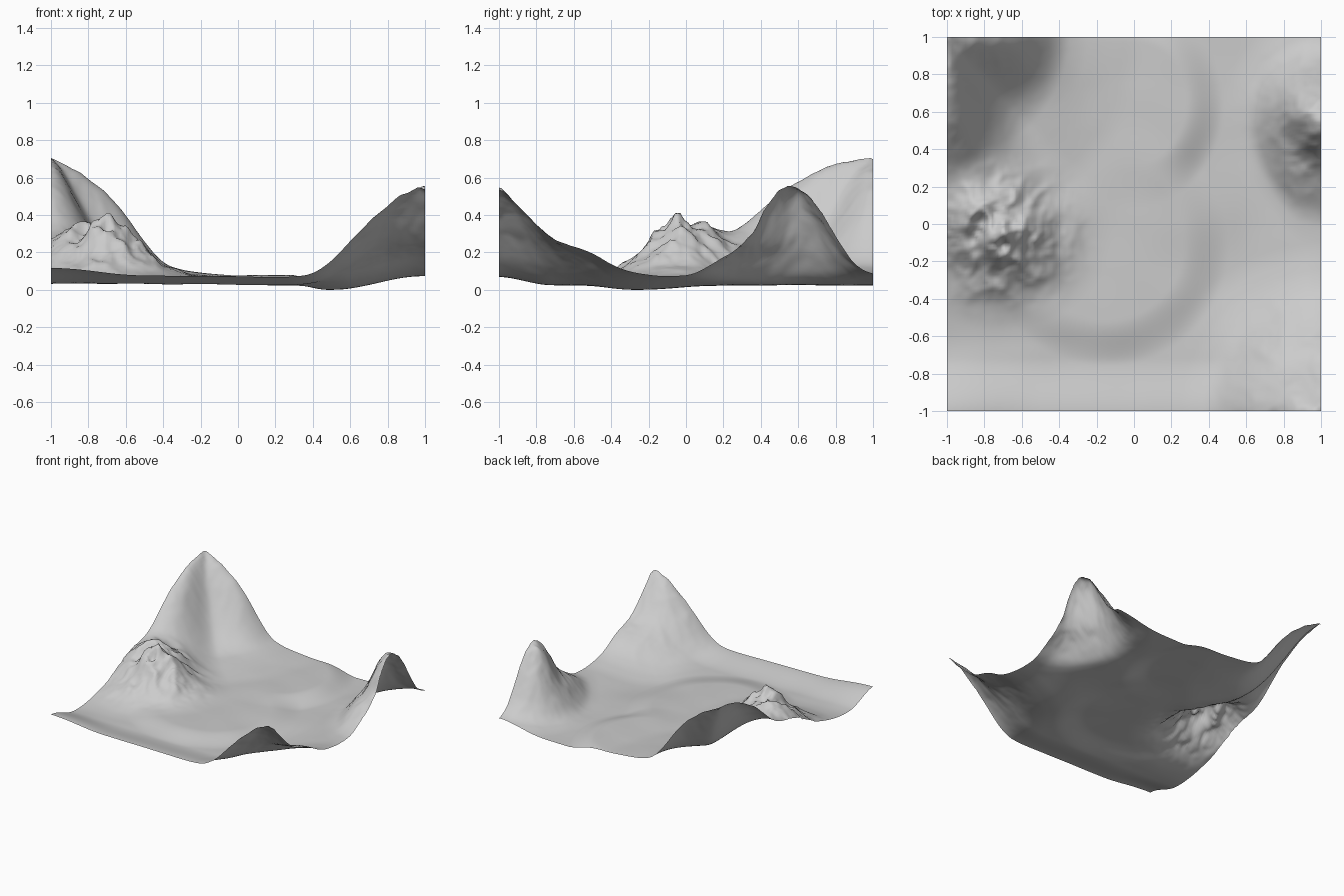
import bpy, bmesh, math
from mathutils import Vector, noise

if "Cube" in bpy.data.objects:
    bpy.data.objects.remove(bpy.data.objects["Cube"])

N = 140  # grid cells per side


def smooth(a, b, v):
    t = min(1, max(0, (v - a) / (b - a)))
    return t * t * (3 - 2 * t)


def profile(points, r):
    """Piecewise interpolation of (distance, height) pairs."""
    if r <= points[0][0]:
        return points[0][1]
    for (r0, h0), (r1, h1) in zip(points, points[1:]):
        if r <= r1:
            return h0 + (h1 - h0) * (r - r0) / (r1 - r0)
    return points[-1][1]


def soft(points, r):
    return sum(profile(points, abs(r + d)) for d in (-.04, -.02, 0, .02, .04)) / 5


def ridged(x, y, scale, octaves=3):
    total, amp = 0, 1
    for i in range(octaves):
        total += amp * (1 - 2 * abs(noise.noise(Vector((x * scale, y * scale, 3.7 + i)))))
        scale, amp = scale * 2, amp * .45
    return total


# Heights above the valley floor, measured from each hill's top
BACK_X = [(0, .63), (.1, .585), (.2, .515), (.3, .44), (.4, .325), (.5, .18),
          (.6, .07), (.7, .035), (.85, .015), (1, 0)]
BACK_MID = [(0, .63), (.1, .57), (.2, .45), (.3, .31), (.4, .19), (.5, .1),
            (.6, .05), (.8, .02), (1, 0)]
BACK_Y = [(0, .63), (.15, .605), (.3, .56), (.45, .475), (.6, .35), (.7, .26),
          (.8, .2), (.9, .14), (1.05, .06), (1.25, 0)]
FRONT_X = [(0, .42), (.1, .4), (.2, .35), (.3, .27), (.4, .18), (.5, .08), (.6, .015), (.7, 0)]
FRONT_Y = [(0, .42), (.1, .34), (.2, .26), (.3, .185), (.4, .155), (.5, .125), (.6, .06),
           (.7, .025), (.85, 0)]
EAST_N = [(0, .5), (.06, .46), (.15, .37), (.25, .21), (.33, .09), (.42, .02), (.55, 0)]
EAST_S = [(0, .5), (.05, .45), (.13, .3), (.2, .18), (.3, .12), (.4, .06), (.5, .01), (.6, 0)]
ROCK = [(0, .25), (.1, .185), (.2, .12), (.3, .055), (.4, .012), (.5, 0)]


def corner_hill(dx, dy, along_x, along_y, middle=None):
    r = math.hypot(dx, dy)
    a = math.atan2(dy, dx) / (math.pi / 2) if r else .5
    hx, hy = soft(along_x, r), soft(along_y, r)
    if not middle:
        t = smooth(0, 1, a)
        return hx * (1 - t) + hy * t
    hm = soft(middle, r)
    if a < .5:
        t = smooth(0, .5, a)
        return hx * (1 - t) + hm * t
    t = smooth(.5, 1, a)
    return hm * (1 - t) + hy * t


def valley(x, y):
    south_fan = 1 - smooth(.42, .66, math.hypot(x + .15, y + .1))
    north_fan = 1 - smooth(.28, .48, math.hypot(max(x, x * .35), (y - .65) * .85))
    west = (1 - smooth(-.55, .1, x)) * smooth(-.65, -.3, y)
    inner = 1 - (1 - south_fan) * (1 - north_fan) * (1 - west)
    z = .032 + .04 * inner + .014 * north_fan * smooth(-.3, .25, x)
    z -= .008 * smooth(-.6, .3, x)
    z += .045 * smooth(.72, 1, -y) + .048 * smooth(.55, 1, x)
    z += .04 * smooth(.5, 1, -x) * smooth(.65, 1, -y)
    z -= .024 * math.exp(-((x - .5) ** 2 + (y + .25) ** 2) / .07)
    return z + .004 * noise.noise(Vector((x * 4, y * 4, 0)))


def height(x, y):
    z = valley(x, y)
    # tall back-left and front-right corner slopes
    back = corner_hill(x + 1, 1 - y, BACK_X, BACK_Y, BACK_MID)
    front = corner_hill(1 - x, y + 1, FRONT_X, FRONT_Y)
    # half peak on the right edge
    dx, dy = (1 - x) * 1.1, y - .54
    r = math.hypot(dx, dy)
    t = smooth(-.7, .7, dy / r) if r else .5
    east_s = soft(EAST_S, r * (1 + .25 * smooth(.1, .4, dx)))
    east = east_s * (1 - t) + soft(EAST_N, r) * t
    # craggy knoll on the left
    rk = math.hypot((x + .72) * .9, (y + .05) * 1.05)
    rock = soft(ROCK, rk)
    rock *= .8 + .4 * ridged(x, y, 4.5)
    # fine erosion on the slopes
    rough = ridged(x + 5, y, 7)
    east *= 1 + .09 * rough * smooth(0, .15, r)
    front *= 1 + .03 * rough
    back *= 1 + .012 * rough
    rock *= 1 - .7 * smooth(.1, .35, back)
    return z + back + front + east + rock


# Terrain sheet
bm = bmesh.new()
bmesh.ops.create_grid(bm, x_segments=N, y_segments=N, size=1)
for v in bm.verts:
    v.co.z = height(v.co.x, v.co.y)
low = min(v.co.z for v in bm.verts)
for v in bm.verts:
    v.co.z -= low
for f in bm.faces:
    f.smooth = True
mesh = bpy.data.meshes.new("terrain")
bm.to_mesh(mesh)
bm.free()
terrain = bpy.data.objects.new("terrain", mesh)
bpy.context.collection.objects.link(terrain)
